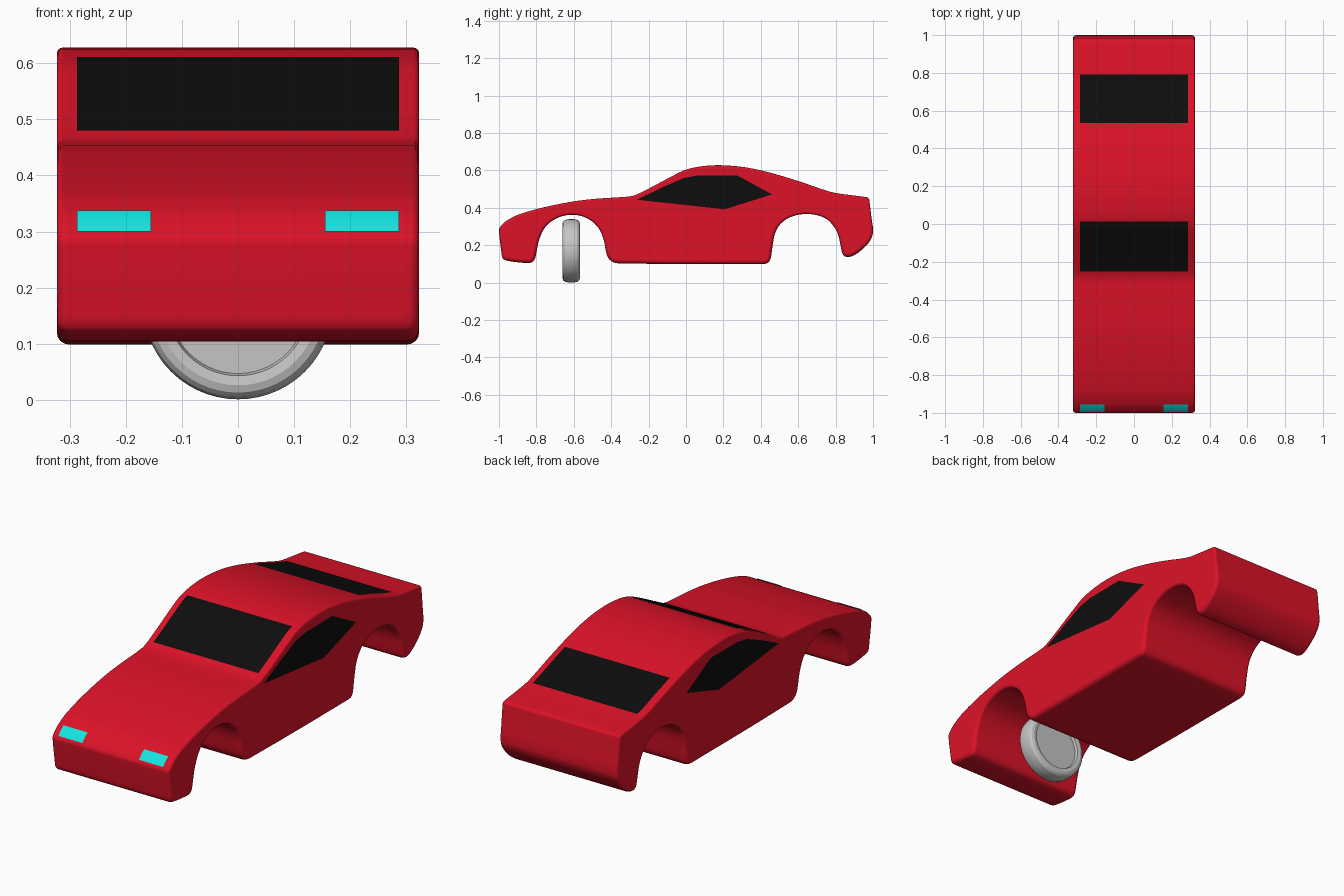
import bpy, bmesh, math
from mathutils import Vector
from mathutils.geometry import interpolate_bezier

if "Cube" in bpy.data.objects:
    bpy.data.objects.remove(bpy.data.objects["Cube"])


def material(name, rgb):
    m = bpy.data.materials.new(name)
    m.diffuse_color = (*rgb, 1)
    m.use_nodes = True
    m.node_tree.nodes["Principled BSDF"].inputs["Base Color"].default_value = m.diffuse_color
    return m


RED = material("red paint", (0.72, 0.006, 0.021))
BLACK = material("black glass", (0.004, 0.004, 0.004))
CYAN = material("cyan light", (0.007, 0.78, 0.74))
GREY = material("light grey", (0.56, 0.56, 0.56))
HALF_W = 0.323


def make(name, bm, mat, angle=None):
    me = bpy.data.meshes.new(name)
    bm.to_mesh(me)
    bm.free()
    me.materials.append(mat)
    ob = bpy.data.objects.new(name, me)
    bpy.context.collection.objects.link(ob)
    if angle:
        bpy.ops.object.select_all(action='DESELECT')
        ob.select_set(True)
        bpy.context.view_layer.objects.active = ob
        bpy.ops.object.shade_smooth_by_angle(angle=math.radians(angle))
    return ob


# Side profile (y, z): hood, roof and tail, then back along the underside
TOP = [(-1, .275), (-.997, .293), (-.975, .318), (-.95, .337), (-.89, .366), (-.755, .404),
       (-.59, .436), (-.46, .450), (-.32, .459), (-.275, .467), (-.19, .508), (-.05, .582),
       (0, .604), (.075, .621), (.18, .628), (.315, .617), (.45, .588), (.61, .540),
       (.77, .486), (.85, .472), (.965, .457)]
UNDER = [(.977, .451), (.981, .435), (.99, .36), (1, .27), (.985, .225), (.945, .18), (.9, .147),
         (.865, .137), (.84, .148), (.828, .19), (.81, .265), (.765, .33), (.71, .358),
         (.645, .367), (.58, .358), (.52, .328), (.48, .275), (.463, .2), (.453, .13),
         (.437, .105), (.4, .099), (-.36, .103), (-.4, .115), (-.424, .15), (-.44, .23),
         (-.47, .295), (-.53, .345), (-.61, .363), (-.69, .345), (-.75, .3), (-.785, .23),
         (-.8, .16), (-.81, .122), (-.832, .106), (-.88, .107), (-.955, .117), (-.98, .13),
         (-.988, .17)]


def smooth_loop(pts):
    pts = [Vector(p) for p in pts]
    n, out = len(pts), []
    tan = [(pts[(i + 1) % n] - pts[i - 1]).normalized() for i in range(n)]
    for i in range(n):
        a, b = pts[i], pts[(i + 1) % n]
        h = (b - a).length / 3
        seg = interpolate_bezier(a, a + tan[i] * h, b - tan[(i + 1) % n] * h, b, 4)
        out += [Vector((p[0], p[1])) for p in seg[:-1]]
    return out


LOOP = smooth_loop(TOP + UNDER)
CURVE = LOOP[:(len(TOP) - 1) * 3 + 1]


# Body: profile swept across the width with rounded side edges
def body():
    n = len(LOOP)
    normals = []
    for i in range(n):
        t = (LOOP[(i + 1) % n] - LOOP[i - 1]).normalized()
        normals.append(Vector((-t.y, t.x)))
    steps = [math.radians(a) for a in (90, 67.5, 45, 22.5, 0)]
    rings = [(-1, a) for a in steps] + [(1, a) for a in reversed(steps)]
    bm = bmesh.new()
    rows = []
    for side, a in rings:
        row = []
        for p, nm in zip(LOOP, normals):
            k = min(max((p.y - .15) / .25, 0), 1)
            r = .022 + (.011 - .022) * k
            q = p - nm * r * (1 - math.cos(a))
            row.append(bm.verts.new((side * (HALF_W - r * (1 - math.sin(a))), q.x, q.y)))
        rows.append(row)
    for ra, rb in zip(rows, rows[1:]):
        for i in range(n):
            j = (i + 1) % n
            bm.faces.new((ra[i], ra[j], rb[j], rb[i]))
    bm.faces.new(rows[0])
    bm.faces.new(rows[-1])
    bmesh.ops.recalc_face_normals(bm, faces=bm.faces)
    ob = make("car_body", bm, RED, 40)
    wn = ob.modifiers.new("normals", 'WEIGHTED_NORMAL')
    wn.keep_sharp = True


body()


def height(y):
    for a, b in zip(CURVE, CURVE[1:]):
        if a.x <= y <= b.x:
            return a.y + (b.y - a.y) * (y - a.x) / (b.x - a.x)
    return CURVE[-1].y


# Thin skin that follows the upper body between two y positions
def strip(name, y0, y1, x0, x1, mat, lift=.003):
    ys = [y0] + [p.x for p in CURVE if y0 + .002 < p.x < y1 - .002] + [y1]
    pts = [Vector((y, height(y))) for y in ys]
    bm = bmesh.new()
    row = []
    for i, p in enumerate(pts):
        t = (pts[min(i + 1, len(pts) - 1)] - pts[max(i - 1, 0)]).normalized()
        q = p + Vector((-t.y, t.x)) * lift
        row.append([bm.verts.new((x, q.x, q.y)) for x in (x0, x1)])
    for a, b in zip(row, row[1:]):
        bm.faces.new((a[0], a[1], b[1], b[0]))
    make(name, bm, mat, 40)


strip("windshield", -.25, .015, -.287, .287, BLACK)
strip("rear_window", .535, .79, -.287, .287, BLACK)
strip("headlight_left", -.993, -.953, .155, .287, CYAN)
strip("headlight_right", -.993, -.953, -.287, -.155, CYAN)

# Side windows
SIDE = [(-.262, .443), (-.13, .508), (-.01, .560), (.06, .572), (.272, .574), (.46, .472), (.207, .392)]
for name, s in (("side_window_left", 1), ("side_window_right", -1)):
    bm = bmesh.new()
    vs = [bm.verts.new((s * (HALF_W + .002), y, z)) for y, z in SIDE]
    f = bm.faces.new(vs)
    f.normal_update()
    if f.normal.x * s < 0:
        f.normal_flip()
    make(name, bm, BLACK)

# Single wheel, lathed around the y axis
half = [(.030, 0), (.030, .123), (.044, .127), (.047, .144), (.043, .157), (.034, .165), (.015, .169)]
section = half + [(-y, r) for y, r in reversed(half)]
bm = bmesh.new()
vs = [bm.verts.new((r, y, 0)) for y, r in section]
es = [bm.edges.new(e) for e in zip(vs, vs[1:])]
bmesh.ops.spin(bm, geom=vs + es, cent=(0, 0, 0), axis=(0, 1, 0), angle=math.tau, steps=56)
bmesh.ops.remove_doubles(bm, verts=bm.verts, dist=1e-5)
bmesh.ops.dissolve_degenerate(bm, edges=bm.edges, dist=1e-6)
bmesh.ops.recalc_face_normals(bm, faces=bm.faces)
wheel = make("wheel", bm, GREY, 25)
wheel.location = (0, -.614, .17)
